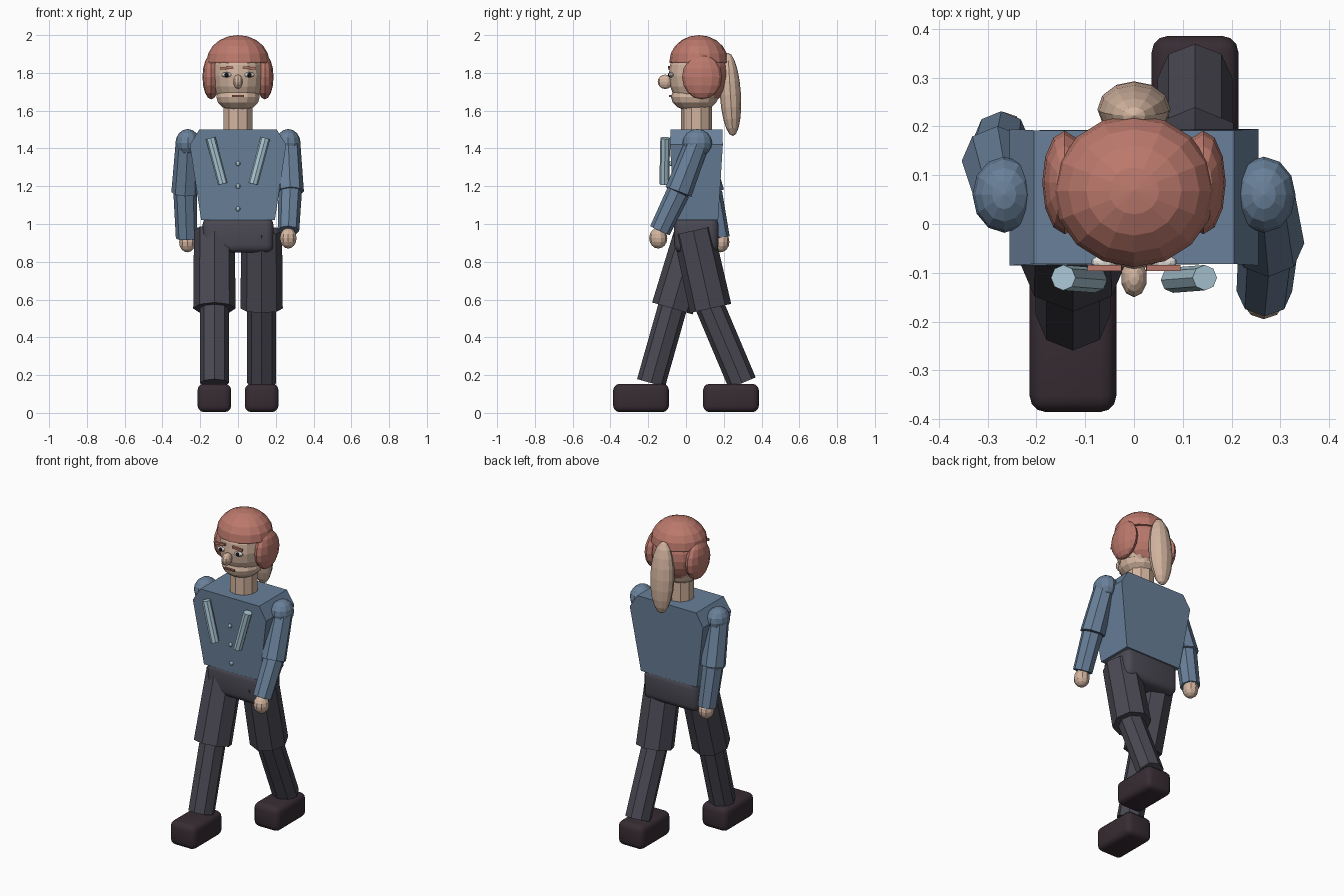
import bpy, bmesh, math
from mathutils import Vector, Matrix

if "Cube" in bpy.data.objects:
    bpy.data.objects.remove(bpy.data.objects["Cube"])


def mat(name, r, g, b):
    m = bpy.data.materials.new(name)
    m.diffuse_color = (r, g, b, 1)
    m.use_nodes = True
    m.node_tree.nodes["Principled BSDF"].inputs["Base Color"].default_value = m.diffuse_color
    return m


JACKET = mat("jacket_blue", .14, .215, .32)
TRIM = mat("pale_blue", .40, .57, .66)
TROUSER = mat("dark_trouser", .068, .065, .085)
SHOE = mat("shoe_brown", .038, .025, .033)
SKIN = mat("skin", .65, .46, .35)
HAIR = mat("red_hair", .50, .19, .15)
WHITE = mat("eye_white", .80, .78, .74)
DARK = mat("eye_dark", .012, .010, .012)
LIP = mat("lip", .33, .13, .10)


def finish(name, bm, m):
    bmesh.ops.recalc_face_normals(bm, faces=bm.faces)
    me = bpy.data.meshes.new(name)
    bm.to_mesh(me)
    bm.free()
    me.materials.append(m)
    ob = bpy.data.objects.new(name, me)
    bpy.context.collection.objects.link(ob)
    return ob


def ellipsoid(name, c, r, m, seg=12, rings=8, tilt=0, cut=None):
    bm = bmesh.new()
    bmesh.ops.create_uvsphere(bm, u_segments=seg, v_segments=rings, radius=1)
    bm.transform(Matrix.Translation(c) @ Matrix.Rotation(tilt, 4, 'X') @ Matrix.Diagonal((*r, 1)))
    if cut is not None:  # drop everything under a height and cap it
        res = bmesh.ops.bisect_plane(bm, geom=bm.verts[:] + bm.edges[:] + bm.faces[:],
                                     plane_co=(0, 0, cut), plane_no=(0, 0, 1), clear_inner=True)
        edges = [e for e in res['geom_cut'] if isinstance(e, bmesh.types.BMEdge)]
        bmesh.ops.contextual_create(bm, geom=edges)
    return finish(name, bm, m)


def limb(name, low, high, r_low, r_high, m, sides=8):
    low, high = Vector(low), Vector(high)
    d = high - low
    bm = bmesh.new()
    bmesh.ops.create_cone(bm, cap_ends=True, segments=sides, radius1=r_low,
                          radius2=r_high, depth=d.length)
    q = Vector((0, 0, 1)).rotation_difference(d)
    bm.transform(Matrix.Translation((low + high) / 2) @ q.to_matrix().to_4x4())
    return finish(name, bm, m)


def box(name, c, size, m, bevel=0, segs=3, roll=0):
    bm = bmesh.new()
    bmesh.ops.create_cube(bm, size=1)
    bm.transform(Matrix.Translation(c) @ Matrix.Rotation(roll, 4, 'Y') @ Matrix.Diagonal((*size, 1)))
    if bevel:
        bmesh.ops.bevel(bm, geom=bm.edges[:], offset=bevel, segments=segs,
                        profile=.5, affect='EDGES')
    ob = finish(name, bm, m)
    if bevel:
        ob.data.polygons.foreach_set("use_smooth", [True] * len(ob.data.polygons))
    return ob


# torso: chamfered shoulder profile given depth, slightly thinner at the waist
bm = bmesh.new()
outline = [(-.195, 1.02, .115), (.195, 1.02, .115), (.255, 1.42, .14),
           (.205, 1.5, .137), (-.205, 1.5, .137), (-.255, 1.42, .14)]
front = [bm.verts.new((x, .055 - d, z)) for x, z, d in outline]
back = [bm.verts.new((x, .055 + d, z)) for x, z, d in outline]
bm.faces.new(front)
bm.faces.new(back[::-1])
for i in range(6):
    j = (i + 1) % 6
    bm.faces.new((front[i], front[j], back[j], back[i]))
finish("torso", bm, JACKET)

box("pelvis", (0, .055, .942), (.376, .235, .188), TROUSER, .04)

# legs and shoes in mid stride: side, hip y, knee y, ankle y, shoe y
for side, hip, knee, ankle, shoe in ((-1, .05, -.072, -.185, -.238), (1, .038, .13, .298, .238)):
    tag = "left" if side > 0 else "right"
    x = side * .125
    limb(tag + "_thigh", (x, knee, .553), (x, hip, .965), .112, .108, TROUSER)
    limb(tag + "_shin", (x, ankle, .158), (x, knee * .97, .565), .077, .077, TROUSER)
    box(tag + "_shoe", (x, shoe, .079), (.178, .295, .15), SHOE, .034)

# arms: side, elbow, wrist, hand
arms = ((-1, (-.280, .130, 1.165), (-.272, .175, .925), (-.268, .182, .905)),
        (1, (.276, -.040, 1.170), (.267, -.138, .965), (.266, -.147, .925)))
for side, elbow, wrist, hand in arms:
    tag = "left" if side > 0 else "right"
    shoulder = (side * .266, .06, 1.43)
    ellipsoid(tag + "_shoulder", shoulder, (.065, .078, .073), JACKET)
    limb(tag + "_upper_arm", elbow, shoulder, .073, .064, JACKET)
    limb(tag + "_forearm", wrist, elbow, .057, .062, JACKET)
    ellipsoid(tag + "_hand", hand, (.046, .048, .055), SKIN, 10, 8)

# neck and head
limb("neck", (0, .055, 1.47), (0, .055, 1.68), .082, .082, SKIN, 10)
ellipsoid("head", (0, .06, 1.785), (.138, .152, .185), SKIN, 16, 10)
ellipsoid("jaw", (0, .045, 1.672), (.118, .125, .077), SKIN, 14, 8)
ellipsoid("nose", (0, -.11, 1.753), (.027, .04, .038), SKIN, 10, 8)
box("mouth", (0, -.083, 1.678), (.066, .012, .009), LIP)

# hair: cap, back mass, side rolls and a long tail
ellipsoid("hair_cap", (0, .068, 1.86), (.166, .156, .14), HAIR, 16, 10, cut=1.853)
ellipsoid("hair_back", (0, .115, 1.79), (.14, .108, .15), HAIR, 14, 10)
ellipsoid("hair_tail", (0, .235, 1.686), (.075, .056, .221), SKIN, 12, 10, tilt=.06)

for s in (-1, 1):
    tag = "left" if s > 0 else "right"
    ellipsoid(tag + "_hair_roll", (s * .142, .085, 1.778), (.046, .106, .118), HAIR, 12, 8)
    # face details
    ellipsoid(tag + "_eye", (s * .06, -.078, 1.79), (.029, .014, .014), WHITE, 10, 6)
    ellipsoid(tag + "_pupil", (s * .06, -.088, 1.79), (.012, .008, .012), DARK, 8, 6)
    box(tag + "_eyebrow", (s * .06, -.09, 1.826), (.07, .013, .013), HAIR, roll=s * .08)
    # jacket lapels
    limb(tag + "_lapel", (s * .08, -.115, 1.212), (s * .145, -.11, 1.455), .026, .026, TRIM)

# buttons down the jacket front
for i, z in enumerate((1.32, 1.20, 1.08)):
    y = -.062 - .025 * (z - 1.03) / .4
    ellipsoid(f"button_{i + 1}", (0, y, z), (.013, .01, .013), TRIM, 8, 6)
